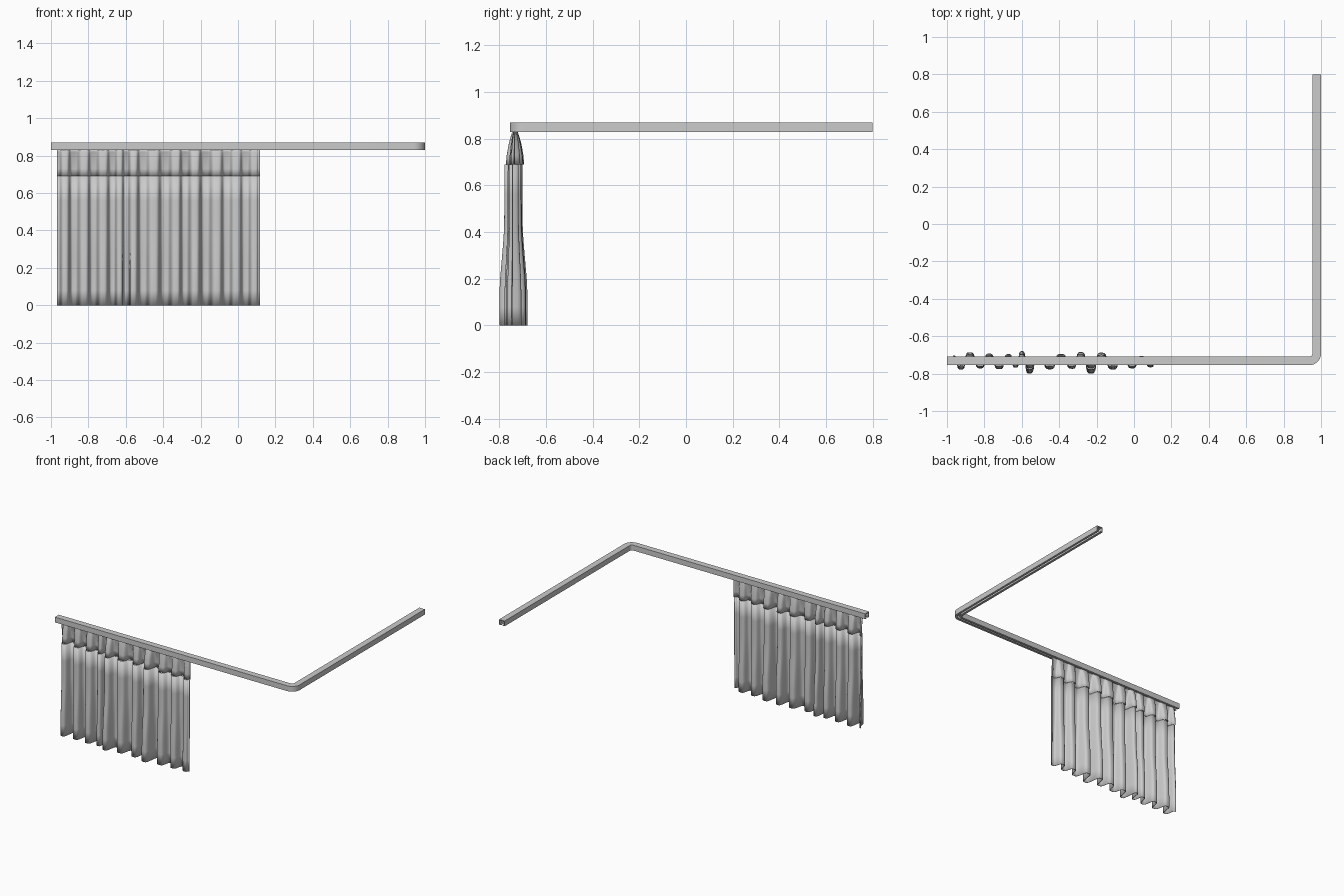
import bpy, bmesh, math

if "Cube" in bpy.data.objects:
    bpy.data.objects.remove(bpy.data.objects["Cube"])

RAIL_Y, RAIL_X = -0.732, 0.977


def grid_object(name, rows, close_rows=False, cap=False):
    """Mesh from equally long rows of points."""
    bm = bmesh.new()
    vs = [[bm.verts.new(p) for p in r] for r in rows]
    n = len(rows[0])
    for a, b in zip(vs, vs[1:]):
        for i in range(n if close_rows else n - 1):
            j = (i + 1) % n
            bm.faces.new((a[i], a[j], b[j], b[i]))
    if cap:
        bm.faces.new(vs[0])
        bm.faces.new(vs[-1][::-1])
    bmesh.ops.recalc_face_normals(bm, faces=bm.faces)
    me = bpy.data.meshes.new(name)
    bm.to_mesh(me)
    bm.free()
    ob = bpy.data.objects.new(name, me)
    bpy.context.collection.objects.link(ob)
    return ob


def smooth(ob, deg=40):
    bpy.ops.object.select_all(action='DESELECT')
    ob.select_set(True)
    bpy.context.view_layer.objects.active = ob
    bpy.ops.object.shade_smooth_by_angle(angle=math.radians(deg))


# ceiling track: slotted channel swept along an L with a rounded corner
profile = [(-.023, .87), (.023, .87), (.023, .83), (.007, .83), (.007, .835), (.018, .835),
           (.018, .864), (-.018, .864), (-.018, .835), (-.007, .835), (-.007, .83), (-.023, .83)]
R = 0.04
cx, cy = RAIL_X - R, RAIL_Y + R
path = [(-1, RAIL_Y, -90)]
path += [(cx + R * math.cos(math.radians(a)), cy + R * math.sin(math.radians(a)), a)
         for a in range(-90, 1, 9)]
path += [(RAIL_X, 0.8, 0)]
rows = [[(x + o * math.cos(math.radians(a)), y + o * math.sin(math.radians(a)), z)
         for o, z in profile] for x, y, a in path]
smooth(grid_object("ceiling_track", rows, True, True), 30)

# crests of the folds at the hem: x, y offset from the curtain centre
folds = [(-.967, .035), (-.925, -.036), (-.88, .052), (-.82, -.03), (-.775, .045), (-.72, -.034),
         (-.67, .042), (-.632, -.026), (-.60, .058), (-.56, -.058), (-.51, .03), (-.45, -.035),
         (-.39, .043), (-.33, -.032), (-.285, .053), (-.23, -.058), (-.175, .05), (-.113, -.036),
         (-.06, .03), (-.01, -.03), (.04, .032), (.09, -.024), (.117, -.005)]


def fold_line():
    pts = []
    for (x0, d0), (x1, d1) in zip(folds, folds[1:]):
        for k in range(10):
            t = k / 10
            s = (1 - math.cos(math.pi * t)) / 2
            s = s * s * (3 - 2 * s)              # rounded crests, steep sides
            bulge = t - 0.07 * math.sin(2 * math.pi * t)
            pts.append((x0 + (x1 - x0) * (2 * t - bulge), d0 + (d1 - d0) * s))
    return pts + [folds[-1]]


def cloth(name, levels, centre):
    line = fold_line()
    rows = [[(x, centre + d * s, z) for x, d in line] for z, s in levels]
    ob = grid_object(name, rows)
    m = ob.modifiers.new("thickness", 'SOLIDIFY')
    m.thickness, m.offset = 0.004, 0
    smooth(ob, 50)


# hanging curtain, folds widening towards the hem
cloth("curtain", [(0, 1), (.08, 1), (.15, .99), (.2, .95), (.26, .86), (.32, .77), (.38, .69),
                  (.43, .65), (.56, .63), (.69, .62)], -0.74)
# gathered heading narrowing into the track
cloth("curtain_heading", [(.69, .64), (.73, .58), (.77, .46), (.8, .33), (.82, .22), (.836, .12)],
      -0.733)
